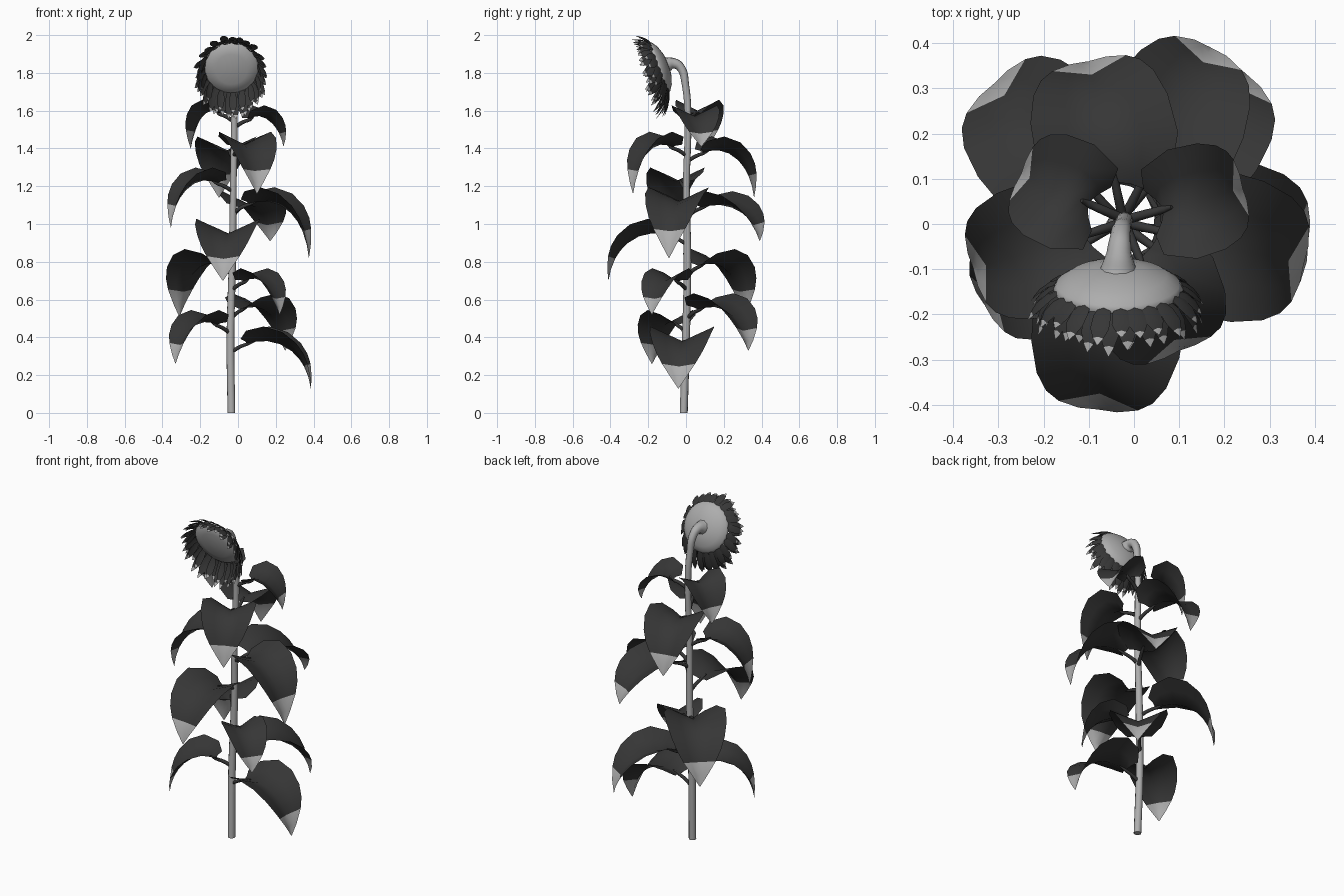
import bpy, bmesh, math, random
from mathutils import Vector

random.seed(4)
cube = bpy.data.objects.get("Cube")
if cube:
    bpy.data.objects.remove(cube)


def material(name, value):
    m = bpy.data.materials.new(name)
    m.use_nodes = True
    m.diffuse_color = (value, value, value, 1)
    m.node_tree.nodes["Principled BSDF"].inputs["Base Color"].default_value = (value, value, value, 1)
    return m


LIGHT = material("pale grey", 0.42)
DARK = material("dark grey", 0.037)


def finish(name, bm, mats):
    me = bpy.data.meshes.new(name)
    bm.normal_update()
    bm.to_mesh(me)
    bm.free()
    for m in mats:
        me.materials.append(m)
    me.shade_smooth()
    ob = bpy.data.objects.new(name, me)
    bpy.context.collection.objects.link(ob)


def tube(name, points, radii, mat):
    cu = bpy.data.curves.new(name, "CURVE")
    cu.dimensions = "3D"
    cu.bevel_depth = 1
    cu.bevel_resolution = 3
    cu.resolution_u = 6
    cu.use_fill_caps = True
    sp = cu.splines.new("BEZIER")
    sp.bezier_points.add(len(points) - 1)
    for bp, p, r in zip(sp.bezier_points, points, radii):
        bp.co, bp.radius = p, r
        bp.handle_left_type = bp.handle_right_type = "AUTO"
    cu.materials.append(mat)
    ob = bpy.data.objects.new(name, cu)
    bpy.context.collection.objects.link(ob)


def sheet(bm, rows, tip_row):
    """Skin a grid of points; faces from tip_row onwards take the pale colour."""
    grid = [[bm.verts.new(p) for p in row] for row in rows]
    for i in range(len(grid) - 1):
        for j in range(len(grid[i]) - 1):
            f = bm.faces.new((grid[i][j], grid[i][j + 1], grid[i + 1][j + 1], grid[i + 1][j]))
            f.material_index = 1 if i >= tip_row else 0


# Stem with hooked neck flaring into the head
stem = [Vector(p) for p in (
    (-.035, -.012, 0), (-.04, 0, .4), (-.03, .008, .8), (-.025, .002, 1.2),
    (-.02, .01, 1.55), (-.025, -.002, 1.73), (-.03, -.03, 1.83),
    (-.033, -.065, 1.85), (-.035, -.105, 1.843))]
tube("stem", stem, (.021, .021, .02, .018, .018, .019, .023, .028, .042), LIGHT)


def stem_at(z):
    for a, b in zip(stem, stem[1:]):
        if a.z <= z <= b.z:
            return a.lerp(b, (z - a.z) / (b.z - a.z))


# Leaves: arched midrib, broad outline, raised edges
OUTLINE = ((0, .42, .02), (.1, .78, .03), (.24, 1, .012), (.4, .97, 0),
           (.56, .85, 0), (.68, .7, 0), (.78, .52, 0), (.9, .25, 0), (1, .01, 0))


def leaf(name, tip, top, half_width):
    tip = Vector(tip)
    root = stem_at(top - .13)
    out = Vector((tip.x - root.x, tip.y - root.y, 0))
    reach = out.length
    out.normalize()
    side = Vector((-out.y, out.x, 0))

    def place(r, z):
        return Vector((root.x, root.y, 0)) + out * r + Vector((0, 0, z))

    c = (place(.09, top - .085), place(reach * .55, top - .03),
         place(reach * .94, top - .12), tip)
    tube(name + "_stalk", (root, place(.05, top - .1), c[0], c[0].lerp(c[1], .3)),
         (.011, .01, .009, .004), DARK)
    rows = []
    for t, w, lobe in OUTLINE:
        s = 1 - t
        p = c[0] * s**3 + c[1] * 3 * s * s * t + c[2] * 3 * s * t * t + c[3] * t**3
        tan = ((c[1] - c[0]) * s * s + (c[2] - c[1]) * 2 * s * t + (c[3] - c[2]) * t * t).normalized()
        nrm = tan.cross(side)
        lift = half_width * .5 * w * (1 - .4 * t)
        rows.append([p + side * u * w * half_width + nrm * lift * abs(u) - tan * lobe * u * u
                     for u in (-1, -.5, 0, .5, 1)])
    bm = bmesh.new()
    sheet(bm, rows, 6)
    finish(name, bm, (DARK, LIGHT))


LEAVES = (
    ((-.25, .11, 1.40), 1.67, .125), ((.24, .08, 1.41), 1.64, .125),
    ((.10, -.28, 1.16), 1.49, .15), ((-.10, .36, 1.14), 1.46, .16),
    ((-.355, -.10, .98), 1.30, .15), ((.375, -.09, .82), 1.19, .165),
    ((.17, .39, .91), 1.17, .16), ((-.08, -.41, .70), 1.02, .17),
    ((-.31, .31, .51), .86, .17), ((.22, -.18, .52), .78, .12),
    ((.25, .33, .33), .63, .16), ((-.33, -.18, .26), .55, .14),
    ((.385, -.04, .13), .45, .17))
for i, spec in enumerate(LEAVES):
    leaf(f"leaf_{i + 1}", *spec)

# Flower head, nodding forward
centre = Vector((-.035, -.14, 1.83))
tilt = math.radians(21)
fwd = Vector((0, -math.cos(tilt), -math.sin(tilt)))
rise = Vector((0, -math.sin(tilt), math.cos(tilt)))
across = Vector((1, 0, 0))


def on_head(angle, r, f):
    return centre + (across * math.cos(angle) + rise * math.sin(angle)) * r + fwd * f


bm = bmesh.new()
profile = ((0, -.05), (.055, -.045), (.108, -.028), (.137, -.008), (.144, .005),
           (.135, .018), (.085, .032), (0, .038))
n = 32
sheet(bm, [[on_head(-j * math.tau / n, r, f) for j in range(n + 1)] for r, f in profile], 99)
bmesh.ops.remove_doubles(bm, verts=bm.verts, dist=.0005)
bmesh.ops.recalc_face_normals(bm, faces=bm.faces)
finish("flower_disc", bm, (LIGHT,))

# Rings of cupped petals around the rim, the lower ones hanging down
PETAL = ((0, 0, .012), (.35, .15, .02), (.68, .45, .021), (.88, .75, .012), (1, 1, .001))


def petal_ring(name, count, start, base, spread, depth, shift):
    bm = bmesh.new()
    for k in range(count):
        a = (k + shift) * math.tau / count + random.uniform(-.06, .06)
        size = random.uniform(.82, 1.12)
        turn = across * -math.sin(a) + rise * math.cos(a)
        droop = .03 * (1 - math.sin(a))
        rows = []
        for r, f, w in PETAL:
            p = on_head(a, start + r * spread * size, base + f * depth * size)
            p.z -= droop * r
            cup = fwd * w * .3
            rows.append([p - turn * w + cup, p, p + turn * w + cup])
        sheet(bm, rows, 3)
    finish(name, bm, (DARK, LIGHT))


petal_ring("outer_petals", 24, .132, -.006, .068, .06, 0)
petal_ring("middle_petals", 24, .136, .002, .053, .085, .5)
petal_ring("inner_petals", 15, .138, .01, .025, .08, .25)
